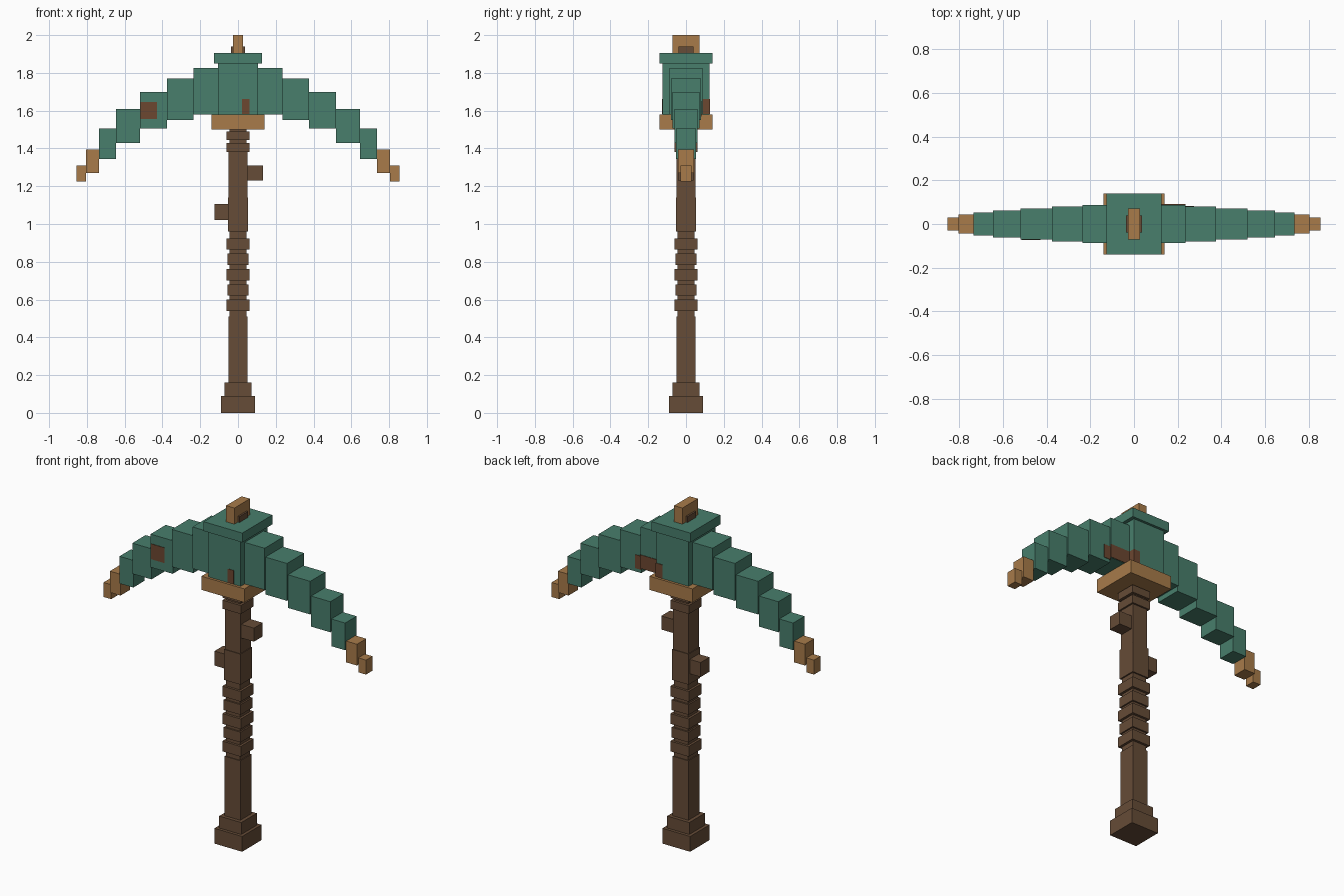
import bpy

cube = bpy.data.objects.get("Cube")
if cube:
    bpy.data.objects.remove(cube, do_unlink=True)


def material(name, rgb):
    """Flat material from 0-255 sRGB values."""
    lin = [((c / 255 + 0.055) / 1.055) ** 2.4 for c in rgb]
    m = bpy.data.materials.new(name)
    m.use_nodes = True
    m.diffuse_color = (*lin, 1)
    bsdf = m.node_tree.nodes["Principled BSDF"]
    bsdf.inputs["Base Color"].default_value = (*lin, 1)
    bsdf.inputs["Roughness"].default_value = 0.9
    return m


GREEN = material("weathered_green", (72, 126, 108))
TAN = material("tan_trim", (168, 123, 74))
BROWN = material("dark_wood", (102, 76, 55))
RUST = material("rust_brown", (108, 71, 48))


def box(name, mat, x, y, z):
    """Axis-aligned box from (min, max) ranges."""
    bpy.ops.mesh.primitive_cube_add(size=1)
    o = bpy.context.object
    o.name = name
    for v in o.data.vertices:
        v.co = [r[0] if c < 0 else r[1] for c, r in zip(v.co, (x, y, z))]
    o.data.materials.append(mat)
    return o


def block(name, mat, hx, hy, z0, z1):
    """Box centred on the vertical axis."""
    return box(name, mat, (-hx, hx), (-hy, hy), (z0, z1))


# Handle: pommel and shaft sections
block("pommel_base", BROWN, 0.09, 0.09, 0, 0.09)
block("pommel_step", BROWN, 0.072, 0.072, 0.09, 0.16)
block("lower_shaft", BROWN, 0.051, 0.051, 0.16, 0.51)
block("grip_core", BROWN, 0.046, 0.046, 0.51, 0.96)
block("middle_shaft", BROWN, 0.054, 0.054, 0.96, 1.14)
block("upper_shaft", BROWN, 0.05, 0.05, 1.14, 1.38)
block("neck_core", BROWN, 0.045, 0.045, 1.38, 1.50)

# Grip wraps and neck collars
for i in range(5):
    h = 0.06 if i % 2 == 0 else 0.055
    z = 0.54 + i * 0.081
    block(f"grip_wrap_{i + 1}", BROWN, h, h, z, z + 0.06)
block("lower_collar", BROWN, 0.06, 0.06, 1.38, 1.43)
block("upper_collar", BROWN, 0.06, 0.06, 1.445, 1.49)

# Side knobs on the shaft
box("left_knob", BROWN, (0.045, 0.133), (-0.042, 0.04), (1.23, 1.31))
box("right_knob", BROWN, (-0.125, -0.045), (-0.04, 0.042), (1.02, 1.105))

# Head centre, guard and top fitting
block("guard", TAN, 0.14, 0.14, 1.50, 1.58)
block("head_block", GREEN, 0.105, 0.125, 1.58, 1.85)
block("head_cap", GREEN, 0.126, 0.14, 1.85, 1.905)
block("top_wedge", BROWN, 0.037, 0.04, 1.905, 1.94)
block("top_tab", TAN, 0.027, 0.072, 1.905, 2.0)

# Stepped arms: inner x, outer x, half depth, bottom, top
ARM = [
    (0.105, 0.235, 0.088, 1.58, 1.825, GREEN),
    (0.235, 0.375, 0.080, 1.55, 1.77, GREEN),
    (0.375, 0.52, 0.071, 1.505, 1.70, GREEN),
    (0.52, 0.645, 0.062, 1.43, 1.61, GREEN),
    (0.645, 0.735, 0.053, 1.345, 1.505, GREEN),
    (0.735, 0.805, 0.043, 1.27, 1.395, TAN),
    (0.805, 0.855, 0.030, 1.225, 1.31, TAN),
]
for side, s in (("left", 1), ("right", -1)):
    for i, (a, b, hy, z0, z1, mat) in enumerate(ARM):
        box(f"{side}_arm_{i + 1}", mat, sorted((s * a, s * b)), (-hy, hy), (z0, z1))

# Rust patches as thin plates
T = 0.003
box("rust_right_front", RUST, (-0.515, -0.428), (-0.071 - T, -0.07), (1.555, 1.645))
box("rust_head_front", RUST, (0.022, 0.06), (-0.125 - T, -0.124), (1.582, 1.662))
box("rust_head_side", RUST, (0.104, 0.105 + T), (0.087, 0.125), (1.582, 1.662))
box("rust_head_back", RUST, (0.065, 0.105 + T), (0.124, 0.125 + T), (1.582, 1.662))
box("rust_arm_back_inner", RUST, (0.105, 0.235), (0.087, 0.088 + T), (1.582, 1.662))
box("rust_arm_back_outer", RUST, (0.235, 0.275), (0.079, 0.08 + T), (1.57, 1.65))
